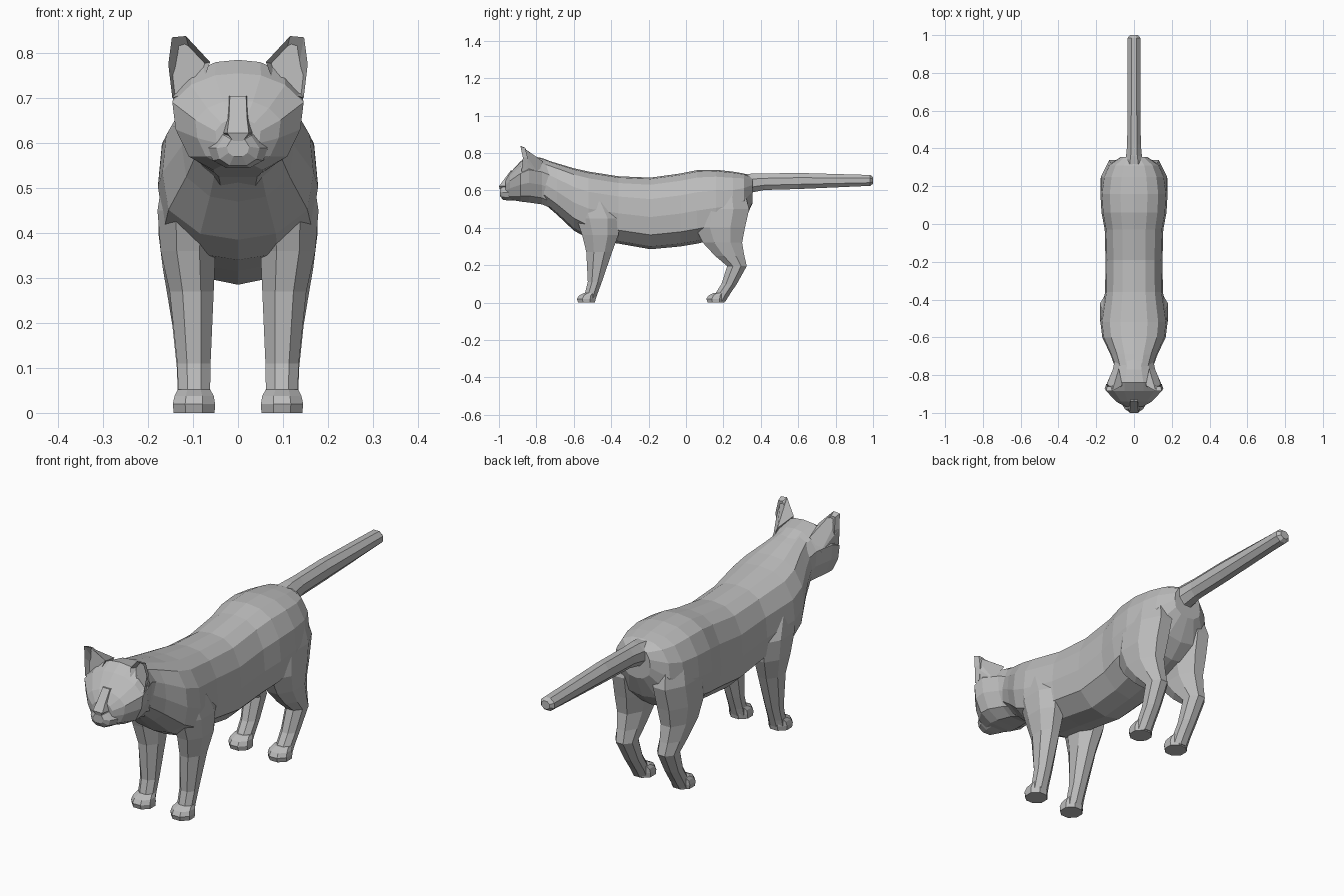
import bpy, bmesh, math
from mathutils import Vector

cube = bpy.data.objects.get("Cube")
if cube:
    bpy.data.objects.remove(cube, do_unlink=True)

grey = bpy.data.materials.new("plain_grey")
grey.use_nodes = True
grey.diffuse_color = (0.5, 0.5, 0.5, 1)
grey.node_tree.nodes["Principled BSDF"].inputs["Base Color"].default_value = (0.5, 0.5, 0.5, 1)


def finish(name, bm, mirror=False):
    bmesh.ops.recalc_face_normals(bm, faces=bm.faces)
    mesh = bpy.data.meshes.new(name)
    bm.to_mesh(mesh)
    bm.free()
    mesh.materials.append(grey)
    obj = bpy.data.objects.new(name, mesh)
    bpy.context.collection.objects.link(obj)
    if mirror:
        obj.modifiers.new("mirror", "MIRROR")
    return obj


def loft(name, rings, mirror=False):
    """Skin a list of equal-length rings and cap both ends."""
    bm = bmesh.new()
    loops = [[bm.verts.new(p) for p in ring] for ring in rings]
    n = len(loops[0])
    for a, b in zip(loops, loops[1:]):
        for i in range(n):
            j = (i + 1) % n
            bm.faces.new((a[i], a[j], b[j], b[i]))
    bm.faces.new(loops[0])
    bm.faces.new(loops[-1])
    return finish(name, bm, mirror)


def trunk_ring(half, y, bottom, top, width):
    """Symmetric cross-section: half holds (width share, height share), top to bottom."""
    both = half + [(-u, t) for u, t in reversed(half[1:-1])]
    return [Vector((u * width, y, bottom + t * (top - bottom))) for u, t in both]


def octagon(rx, ry):
    r = 1 / math.cos(math.pi / 8)
    angles = [math.pi / 8 + k * math.pi / 4 for k in range(8)]
    return [(rx * r * math.cos(a), ry * r * math.sin(a)) for a in angles]


def limb_ring(z, front, back, inner, outer):
    cx, cy = (inner + outer) / 2, (front + back) / 2
    return [Vector((cx + u, cy + v, z)) for u, v in octagon((outer - inner) / 2, (back - front) / 2)]


# Body: y, bottom, top, half width
body_half = [(0, 1), (.4, .98), (.72, .9), (.95, .7), (1, .45), (.92, .2), (.5, .04), (0, 0)]
body = [(-.76, .53, .765, .1), (-.69, .47, .745, .125), (-.6, .385, .718, .168),
        (-.52, .34, .7, .178), (-.36, .315, .675, .153), (-.19, .285, .668, .151),
        (-.03, .3, .69, .155), (.06, .315, .708, .172), (.16, .34, .71, .178),
        (.25, .37, .7, .165), (.31, .43, .69, .137), (.355, .53, .67, .07)]
loft("body", [trunk_ring(body_half, *s) for s in body])

# Head, widest at the temples
head_half = [(0, 1), (.35, .98), (.72, .88), (1, .7), (.95, .42), (.75, .14), (.38, 0), (0, 0)]
head = [(-.965, .56, .655, .05), (-.94, .55, .695, .095), (-.885, .54, .755, .146),
        (-.84, .535, .785, .142), (-.77, .525, .773, .112), (-.71, .5, .75, .1)]
loft("head", [trunk_ring(head_half, *s) for s in head])

# Muzzle
muzzle_half = [(0, 1), (.6, .95), (1, .55), (.85, .2), (.4, 0), (0, 0)]
muzzle = [(-.995, .57, .61, .025), (-.98, .55, .62, .048), (-.95, .545, .625, .066), (-.9, .545, .63, .07)]
loft("muzzle", [trunk_ring(muzzle_half, *s) for s in muzzle])

# Nose bridge: z, front y, half width at the front
bridge = [(.598, -.993, .006), (.622, -1, .024), (.655, -.975, .02), (.705, -.938, .018)]
loft("nose_bridge", [[(-w, y, z), (w, y, z), (w * 1.6, y + .06, z), (-w * 1.6, y + .06, z)]
                     for z, y, w in bridge])

# Ears: open front outline drawn back to the skull, hollowed by an inset
bm = bmesh.new()
outline = [(.146, -.88, .7), (.155, -.872, .775), (.147, -.885, .835),
           (.116, -.885, .838), (.062, -.855, .78), (.082, -.885, .725)]
front = [bm.verts.new(p) for p in outline]
base_out, base_in = bm.verts.new((.12, -.79, .69)), bm.verts.new((.08, -.765, .755))
inner_ear = bm.faces.new(front)
a, b, c, d, e, f = front
for face in ((a, b, base_out), (b, c, base_out), (c, d, base_in, base_out),
             (d, e, base_in), (e, f, base_in), (f, a, base_out, base_in)):
    bm.faces.new(face)
bmesh.ops.recalc_face_normals(bm, faces=bm.faces)
bmesh.ops.inset_region(bm, faces=[inner_ear], thickness=.01, depth=-.025)
finish("ears", bm, mirror=True)

# Tail: y, centre z, half width, half height
tail = [(.3, .625, .06, .06), (.36, .64, .042, .05), (.42, .646, .036, .044),
        (.6, .65, .035, .043), (.985, .653, .034, .029), (1, .653, .02, .018)]
loft("tail", [[(u, y, z + v) for u, v in octagon(w, h)] for y, z, w, h in tail])

# Legs: z, front y, back y, inner x, outer x
front_leg = [(.54, -.6, -.4, .04, .165), (.45, -.585, -.35, .04, .179), (.36, -.555, -.362, .05, .172),
             (.27, -.533, -.395, .054, .152), (.11, -.525, -.45, .061, .135),
             (.05, -.54, -.472, .062, .133), (.01, -.54, -.486, .062, .133)]
hind_leg = [(.6, .08, .31, .02, .155), (.5, .05, .338, .03, .174), (.4, .05, .315, .035, .177),
            (.32, .09, .3, .05, .167), (.25, .155, .312, .058, .155), (.195, .22, .325, .062, .146),
            (.1, .19, .272, .064, .136), (.045, .155, .235, .064, .134), (.005, .14, .21, .064, .134)]
for name, rings, heel in (("front_legs", front_leg, -.487), ("hind_legs", hind_leg, .205)):
    loft(name, [limb_ring(*s) for s in rings], mirror=True)
    # Paws
    paw = [(0, heel - .09, heel, .052, .143), (.02, heel - .096, heel + .004, .051, .145),
           (.038, heel - .085, heel + .004, .054, .141), (.052, heel - .055, heel + .006, .062, .134)]
    loft(name.replace("legs", "paws"), [limb_ring(*s) for s in paw], mirror=True)
